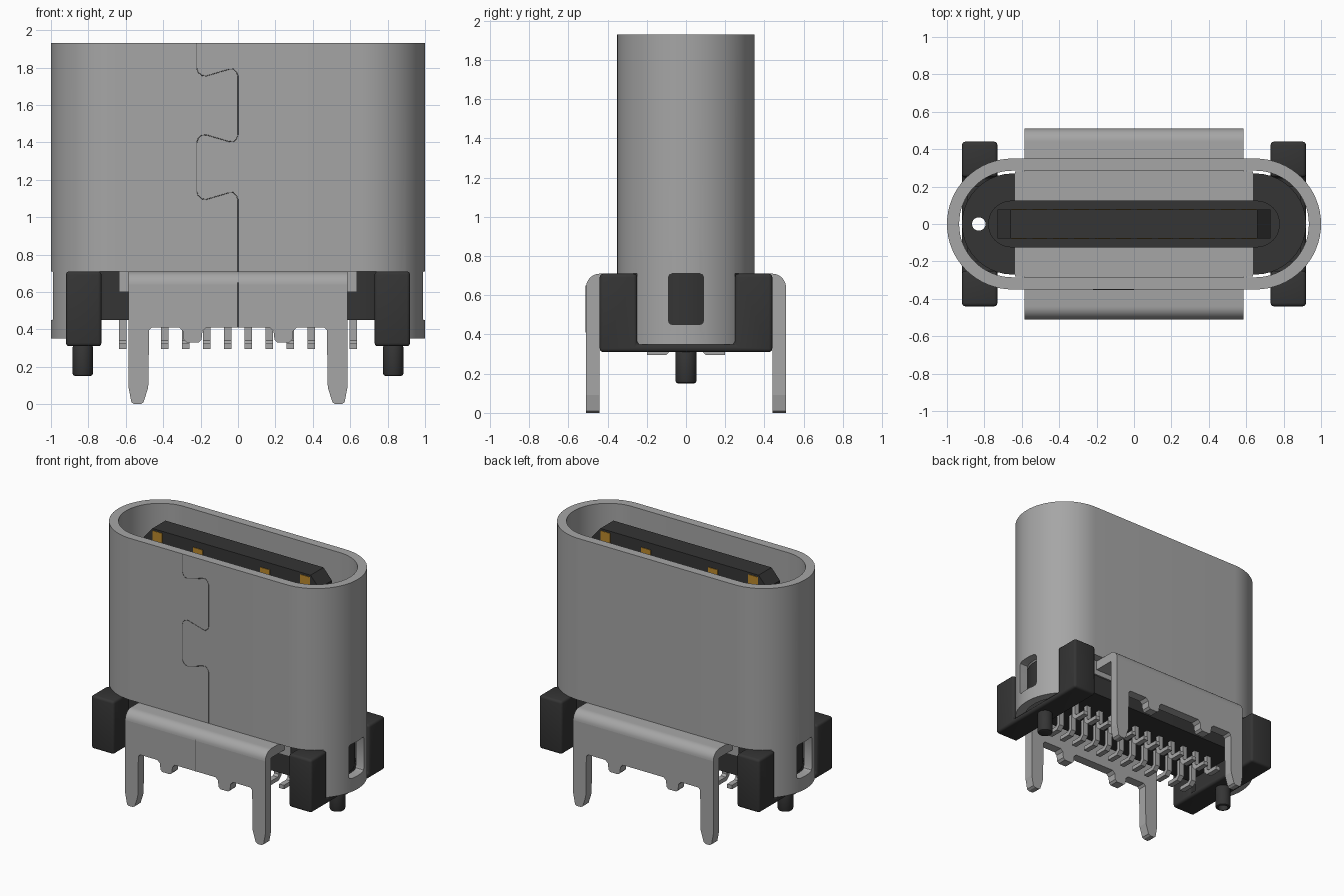
import bpy, bmesh, math
from mathutils import Vector

if "Cube" in bpy.data.objects:
    bpy.data.objects.remove(bpy.data.objects["Cube"], do_unlink=True)


def material(name, rgb):
    m = bpy.data.materials.new(name)
    m.use_nodes = True
    m.diffuse_color = (*rgb, 1)
    bsdf = m.node_tree.nodes["Principled BSDF"]
    bsdf.inputs["Base Color"].default_value = (*rgb, 1)
    bsdf.inputs["Roughness"].default_value = 0.5
    return m


METAL = material("shell grey", (0.38, 0.38, 0.38))
BLACK = material("housing black", (0.035, 0.035, 0.035))
GOLD = material("contact gold", (0.50, 0.25, 0.025))
SEAM = material("seam dark grey", (0.09, 0.09, 0.09))


def prism(name, pts, axis, a, b, mat):
    """Extrude a 2D polygon along an axis from a to b."""
    place = {"x": lambda u, v, t: (t, u, v),
             "y": lambda u, v, t: (u, t, v),
             "z": lambda u, v, t: (u, v, t)}[axis]
    bm = bmesh.new()
    face = bm.faces.new([bm.verts.new(place(u, v, a)) for u, v in pts])
    ext = bmesh.ops.extrude_face_region(bm, geom=[face])
    verts = [g for g in ext["geom"] if isinstance(g, bmesh.types.BMVert)]
    bmesh.ops.translate(bm, verts=verts, vec=Vector(place(0, 0, b - a)))
    bmesh.ops.recalc_face_normals(bm, faces=bm.faces)
    me = bpy.data.meshes.new(name)
    bm.to_mesh(me)
    bm.free()
    ob = bpy.data.objects.new(name, me)
    bpy.context.collection.objects.link(ob)
    me.materials.append(mat)
    return ob


def box(name, x, y, z, mat):
    pts = [(x[0], y[0]), (x[1], y[0]), (x[1], y[1]), (x[0], y[1])]
    return prism(name, pts, "z", z[0], z[1], mat)


def stadium(cx, r, n=20):
    """Slot outline with round ends centred on +-cx."""
    pts = []
    for side in (0, 1):
        for i in range(n + 1):
            t = -math.pi / 2 + math.pi * (i / n + side)
            pts.append(((-cx if side else cx) + r * math.cos(t), r * math.sin(t)))
    return pts


def circle(cx, r, n=24):
    return [(cx + r * math.cos(math.tau * i / n), r * math.sin(math.tau * i / n))
            for i in range(n)]


def activate(ob):
    bpy.ops.object.select_all(action="DESELECT")
    ob.select_set(True)
    bpy.context.view_layer.objects.active = ob


def apply(ob, mod):
    activate(ob)
    bpy.ops.object.modifier_apply(modifier=mod.name)


def cut(ob, cutter):
    mod = ob.modifiers.new("cut", "BOOLEAN")
    mod.operation = "DIFFERENCE"
    mod.object = cutter
    apply(ob, mod)


def bevel(ob, width, segments=3):
    mod = ob.modifiers.new("bevel", "BEVEL")
    mod.width, mod.segments, mod.limit_method = width, segments, "ANGLE"
    apply(ob, mod)


def smooth(ob, angle=35):
    activate(ob)
    bpy.ops.object.shade_smooth_by_angle(angle=math.radians(angle))


def drop(ob):
    bpy.data.objects.remove(ob, do_unlink=True)


# Outer shell: hollow slot tube, trimmed so only the round ends reach down
shell = prism("shell", stadium(0.65, 0.35, 32), "z", 0.35, 1.93, METAL)
window = prism("window_cutter", [(-0.09, 0.45), (0.09, 0.45), (0.09, 0.71), (-0.09, 0.71)],
               "x", -1.2, 1.2, METAL)
bevel(window, 0.02, 2)
for cutter in (prism("bore_cutter", stadium(0.65, 0.285, 32), "z", 0.2, 2.1, METAL),
               box("front_cutter", (-1.2, 1.2), (-0.5, -0.25), (0.2, 0.71), METAL),
               box("back_cutter", (-1.2, 1.2), (0.25, 0.5), (0.2, 0.71), METAL),
               window):
    cut(shell, cutter)
    drop(cutter)
smooth(shell)

# Black housing floor inside the shell
floor = prism("housing_floor", stadium(0.65, 0.27), "z", 0.45, 0.71, BLACK)

# End blocks, fillers and locating pegs
hole = prism("hole_cutter", circle(-0.83, 0.036), "z", 0.0, 1.0, BLACK)
u_block = [(-0.44, 0.31), (0.44, 0.31), (0.44, 0.71), (0.25, 0.71),
           (0.25, 0.35), (-0.25, 0.35), (-0.25, 0.71), (-0.44, 0.71)]
for s, side in ((1, "left"), (-1, "right")):
    block = prism(side + "_end_block", u_block, "x", s * 0.73, s * 0.92, BLACK)
    bevel(block, 0.018)
    filler = box(side + "_end_filler", sorted((s * 0.735, s * 0.89)), (-0.2, 0.2),
                 (0.34, 0.46), BLACK)
    peg = prism(side + "_peg", circle(s * 0.83, 0.054), "z", 0.15, 0.32, BLACK)
    bevel(peg, 0.014, 2)
    if s < 0:
        for part in (block, filler, peg):
            cut(part, hole)
    smooth(block)
    smooth(peg)
cut(floor, hole)
drop(hole)
smooth(floor)

# Tongue with chamfered ends on a thicker foot
step = prism("tongue_foot", stadium(0.655, 0.125), "z", 0.70, 1.05, BLACK)
smooth(step)
prism("tongue", [(-0.73, 0.9), (0.73, 0.9), (0.73, 1.82), (0.66, 1.90),
                 (-0.66, 1.90), (-0.73, 1.82)], "y", -0.077, 0.077, BLACK)

# Mounting bracket outlines: half front outline, mirrored in x
half = [(0.17, 0.41), (0.19, 0.39), (0.195, 0.345), (0.21, 0.33), (0.275, 0.33),
        (0.29, 0.345), (0.295, 0.39), (0.315, 0.41), (0.46, 0.41), (0.475, 0.395),
        (0.48, 0.09), (0.505, 0.01), (0.52, 0.0), (0.555, 0.0), (0.57, 0.01),
        (0.585, 0.09), (0.585, 0.64)]
outline = half + [(-x, z) for x, z in reversed(half)]
arc = [math.pi / 2 * i / 8 for i in range(9)]
bend = ([(0.28, 0.71)] + [(0.44 + 0.07 * math.sin(t), 0.64 + 0.07 * math.cos(t)) for t in arc]
        + [(0.44, 0.64), (0.28, 0.64)])

contact_x = [0.056 + 0.112 * i for i in range(6)]
for s, side in ((-1, "front"), (1, "back")):
    prism(side + "_bracket_plate", outline, "y", s * 0.44, s * 0.51, METAL)
    smooth(prism(side + "_bracket_bend", [(s * y, z) for y, z in bend], "x",
                 -0.585, 0.585, METAL))
    # Inner shield plate between tongue and shell
    box(side + "_inner_shield", (-0.635, 0.635), sorted((s * 0.12, s * 0.282)),
        (0.60, 0.715), METAL)
    # Solder pins: bent outwards at the bottom
    pin = [(0.07, 0.46), (0.07, 0.325), (0.10, 0.295), (0.20, 0.295),
           (0.20, 0.325), (0.115, 0.325), (0.10, 0.34), (0.10, 0.46)]
    for m in (-1, 1):
        for i, cx in enumerate(contact_x):
            x = m * cx
            prism(f"{side}_pin", [(s * y, z) for y, z in pin], "x",
                  x - 0.02, x + 0.02, METAL)
            # Gold contacts on the tongue face, ground and power ones longer
            top = {5: 1.885, 2: 1.85}.get(i, 1.81)
            box(f"{side}_contact", (x - 0.04, x + 0.04),
                sorted((s * 0.07, s * 0.081)), (1.0, top), GOLD)


def seam(name, pts, y):
    """Fine dark line lying on a front face."""
    cu = bpy.data.curves.new(name, "CURVE")
    cu.dimensions = "3D"
    cu.bevel_depth = 0.003
    cu.bevel_resolution = 0
    sp = cu.splines.new("POLY")
    sp.points.add(len(pts) - 1)
    for p, (x, z) in zip(sp.points, pts):
        p.co = (x, y, z, 1)
    cu.materials.append(SEAM)
    ob = bpy.data.objects.new(name, cu)
    bpy.context.collection.objects.link(ob)


# Interlocking shell seam: three S curves joined by straight runs
wave = [(-0.22, 0.02), (-0.213, 0.0), (-0.195, -0.017), (-0.17, -0.02), (-0.05, 0.015),
        (-0.025, 0.017), (-0.008, 0.0), (0.0, -0.02)]
low = [(x, 1.115 + z) for x, z in wave]
mid = [(x, 1.42 - z) for x, z in wave]
high = [(x, 1.775 + z) for x, z in wave]
seam("shell_seam", [(0, 0.71)] + low[::-1] + mid + high[::-1] + [(-0.22, 1.93)], -0.349)
seam("bracket_seam", [(0, 0.41), (0, 0.65)], -0.509)
